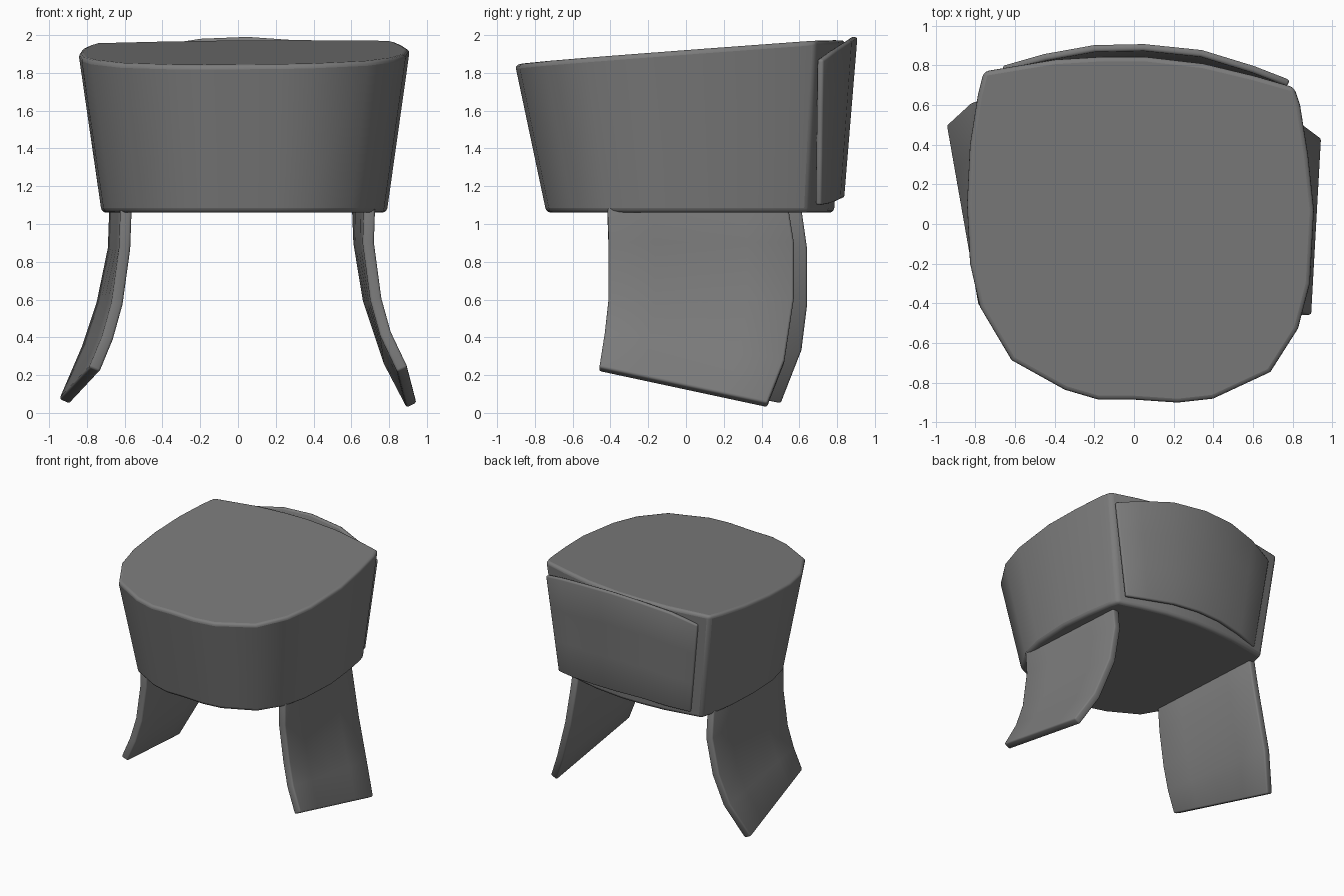
import bpy, bmesh, math
from mathutils import Vector

if "Cube" in bpy.data.objects:
    bpy.data.objects.remove(bpy.data.objects["Cube"], do_unlink=True)

GREY = (0.2, 0.2, 0.2, 1)
felt = bpy.data.materials.new("dark_grey")
felt.use_nodes = True
felt.diffuse_color = GREY
felt.node_tree.nodes["Principled BSDF"].inputs["Base Color"].default_value = GREY


def finish(name, bm, angle):
    """Turn a bmesh into a shaded object with the felt material."""
    bmesh.ops.recalc_face_normals(bm, faces=bm.faces)
    mesh = bpy.data.meshes.new(name)
    bm.to_mesh(mesh)
    bm.free()
    mesh.materials.append(felt)
    obj = bpy.data.objects.new(name, mesh)
    bpy.context.collection.objects.link(obj)
    bpy.ops.object.select_all(action="DESELECT")
    bpy.context.view_layer.objects.active = obj
    obj.select_set(True)
    bpy.ops.object.shade_smooth_by_angle(angle=math.radians(angle))
    return obj


def add_bevel(obj, width, segments):
    bevel = obj.modifiers.new("soft_edge", "BEVEL")
    bevel.width = width
    bevel.segments = segments
    bevel.limit_method = "ANGLE"
    bevel.angle_limit = math.radians(50)


def sheet(name, edge_a, edge_b, thickness, steps):
    """Curved panel spanning two matching edge polylines."""
    bm = bmesh.new()
    rows = []
    for a, b in zip(edge_a, edge_b):
        a, b = Vector(a), Vector(b)
        rows.append([bm.verts.new(a.lerp(b, i / steps)) for i in range(steps + 1)])
    for low, high in zip(rows, rows[1:]):
        for i in range(steps):
            bm.faces.new((low[i], low[i + 1], high[i + 1], high[i]))
    obj = finish(name, bm, 40)
    solid = obj.modifiers.new("thickness", "SOLIDIFY")
    solid.thickness = thickness
    solid.offset = 0
    add_bevel(obj, 0.012, 2)
    return obj


# Crown: rounded square outline, tapering to a flat underside, with a sloping top
outline = [(-.76, .77), (-.79, .65), (-.83, .4), (-.845, .1), (-.83, -.2),
           (-.78, -.42), (-.62, -.69), (-.35, -.84), (-.18, -.89), (0, -.89),
           (.22, -.905), (.4, -.885), (.69, -.75), (.83, -.53), (.89, -.3),
           (.91, .07), (.88, .35), (.84, .6), (.81, .69), (.6, .75),
           (.35, .81), (.05, .845), (-.15, .845), (-.4, .83)]
bm = bmesh.new()
bottom = [bm.verts.new((.035 + (x - .035) * .86, .37 + (y - .37) * .87, 1.06))
          for x, y in outline]
top = [bm.verts.new((x, y, 1.91 + .075 * y + .012 * x)) for x, y in outline]
bm.faces.new(bottom)
bm.faces.new(top)
for i in range(len(outline)):
    j = (i + 1) % len(outline)
    bm.faces.new((bottom[i], bottom[j], top[j], top[i]))
crown = finish("crown", bm, 50)
add_bevel(crown, 0.025, 3)

# Ear flaps: flaring outward toward the hem, each between its front and back edge
sheet("left_ear_flap",
      [(.7, -.42, 1.19), (.69, -.41, .9), (.73, -.41, .6), (.78, -.43, .42), (.87, -.46, .23)],
      [(.63, .53, 1.15), (.64, .57, .9), (.69, .57, .6), (.8, .52, .27), (.92, .43, .04)],
      .06, 4)
sheet("right_ear_flap",
      [(-.59, -.4, 1.15), (-.6, -.39, .87), (-.64, -.39, .58), (-.69, -.4, .4), (-.76, -.41, .23)],
      [(-.65, .6, 1.15), (-.66, .64, .87), (-.72, .64, .58), (-.8, .61, .34), (-.92, .5, .06)],
      .06, 4)

# Back flap: folded-up panel hugging the rear of the crown
sheet("back_flap",
      [(-.66, .78, 1.87), (-.45, .84, 1.94), (-.2, .885, 1.98), (.05, .89, 1.99),
       (.34, .86, 1.97), (.6, .78, 1.92), (.78, .71, 1.87)],
      [(-.56, .73, 1.1), (-.38, .78, 1.12), (-.16, .81, 1.14), (.05, .82, 1.14),
       (.28, .8, 1.13), (.5, .75, 1.11), (.67, .7, 1.1)],
      .035, 3)
